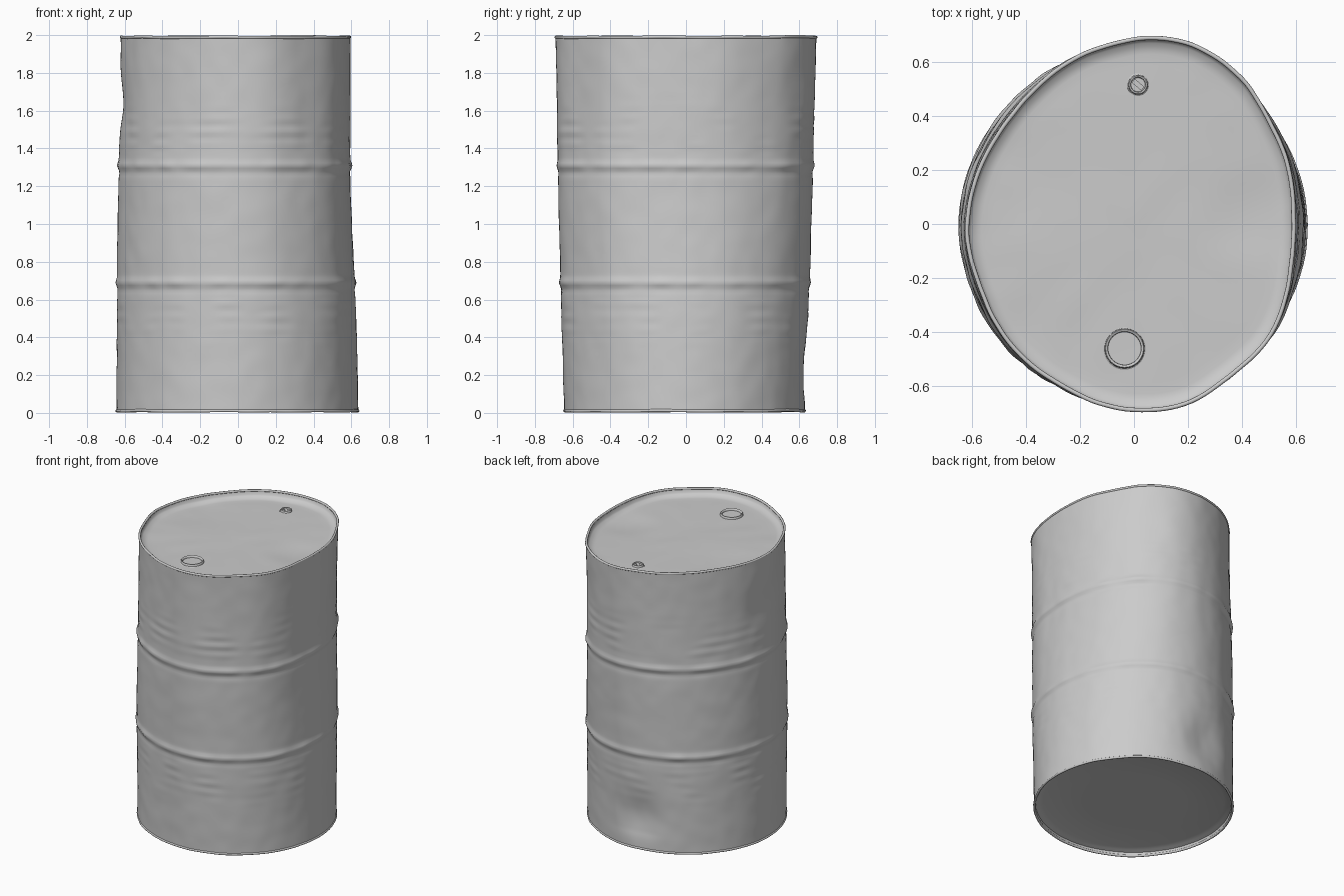
import bpy, bmesh, math
from mathutils import Vector, noise

if "Cube" in bpy.data.objects:
    bpy.data.objects.remove(bpy.data.objects["Cube"])

SEG = 160
# outline of the dented top rim (x, y), counter-clockwise
TOP = [(.598, .055), (.575, .22), (.50, .395), (.415, .53), (.24, .66), (.08, .695), (-.09, .67),
       (-.235, .61), (-.385, .49), (-.495, .352), (-.592, .165), (-.624, -.02), (-.572, -.245),
       (-.475, -.432), (-.39, -.52), (-.28, -.597), (-.125, -.67), (.05, -.696), (.19, -.672),
       (.355, -.57), (.487, -.447), (.555, -.315), (.592, -.13)]
POLAR = sorted((math.atan2(y, x) % math.tau, math.hypot(x, y)) for x, y in TOP)


def top_radius(a):
    """Smooth periodic interpolation of the rim outline."""
    n = len(POLAR)
    a %= math.tau
    i = max([k for k in range(n) if POLAR[k][0] <= a], default=-1)
    def p(k):
        return POLAR[k % n][0] + math.tau * (k // n), POLAR[k % n][1]
    (a0, r0), (a1, r1), (a2, r2), (a3, r3) = [p(i + k) for k in (-1, 0, 1, 2)]
    t = (a - a1) / (a2 - a1)
    m1 = (r2 - r0) / (a2 - a0) * (a2 - a1)
    m2 = (r3 - r1) / (a3 - a1) * (a2 - a1)
    return ((2*t**3 - 3*t*t + 1) * r1 + (t**3 - 2*t*t + t) * m1
            + (3*t*t - 2*t**3) * r2 + (t**3 - t*t) * m2)


ANGLES = [math.tau * k / SEG for k in range(SEG)]
TOP_R = [top_radius(a) for a in ANGLES]


def bump(x, c, w):
    return math.exp(-((x - c) / w) ** 2)


def gap(a, c):
    return (a - c + math.pi) % math.tau - math.pi


def wall_radius(k, z):
    """Barrel wall radius at angle index k and height z."""
    a = ANGLES[k]
    c, s = math.cos(a), math.sin(a)
    low = .648 - .015 * max(0, s) - .006 * max(0, c)
    r = low + (TOP_R[k] - low) * min(1, max(0, z / 2)) - .004
    r += .005 * bump(z, .9, .6) * (1 + math.sin(2 * a) ** 2)   # slight belly
    r -= .020 * max(0, c) ** 4 * bump(z, 1.15, .55)         # flatter right side
    for h in (.69, 1.31):                                   # battered rolled hoops
        wear = .8 + .5 * noise.noise(Vector((c * 7, s * 7, h * 9)))
        r += wear * (.011 * bump(z, h, .02) - .004 * bump(z, h - .04, .018))
    fade = bump(z, 1.48, .12) + bump(z, .52, .12)
    patch = max(0, noise.noise(Vector((c * 4, s * 4, z * 5))) + .2)
    r += .003 * fade * patch * math.sin(z * math.tau / .07)  # worn corrugations
    r -= .030 * bump(z, .24, .15) * bump(gap(a, 1.68), 0, .24) * min(1, z / .12)   # low dent at back
    r -= .018 * bump(z, 1.64, .13) * bump(gap(a, math.pi), 0, .3)  # dent at left
    r -= .006 * bump(z, 1.72, .15) * bump(gap(a, 1.0), 0, .2)
    r += .002 * noise.noise(Vector((c * 3, s * 3, z * 3)))
    r += .002 * noise.noise(Vector((c * 8, s * 8, z * 9)))
    return r


def wave(k, amp=.005):
    return amp * noise.noise(Vector((math.cos(ANGLES[k]) * 3, math.sin(ANGLES[k]) * 3, 7)))


def finish(name, bm, angle=50):
    bmesh.ops.recalc_face_normals(bm, faces=bm.faces)
    me = bpy.data.meshes.new(name)
    bm.to_mesh(me)
    bm.free()
    ob = bpy.data.objects.new(name, me)
    bpy.context.collection.objects.link(ob)
    bpy.ops.object.select_all(action='DESELECT')
    ob.select_set(True)
    bpy.context.view_layer.objects.active = ob
    bpy.ops.object.shade_smooth_by_angle(angle=math.radians(angle))
    return ob


def loft(name, rings, closed=False, centre=None):
    """Bridge rings, each a function index -> (radius, z)."""
    bm = bmesh.new()
    rows = []
    for f in rings:
        row = []
        for k, a in enumerate(ANGLES):
            r, z = f(k)
            row.append(bm.verts.new((r * math.cos(a), r * math.sin(a), z)))
        rows.append(row)
    pairs = list(zip(rows, rows[1:])) + ([(rows[-1], rows[0])] if closed else [])
    for lo, hi in pairs:
        for k in range(SEG):
            j = (k + 1) % SEG
            bm.faces.new((lo[k], lo[j], hi[j], hi[k]))
    if centre is not None:
        c = bm.verts.new((0, 0, centre))
        for k in range(SEG):
            bm.faces.new((rows[-1][k], rows[-1][(k + 1) % SEG], c))
    return finish(name, bm)


# barrel wall
loft("barrel_wall", [lambda k, z=.012 + 1.974 * i / 140: (wall_radius(k, z), z) for i in range(141)])

# rolled rims at both ends
def rim(name, zc):
    loft(name, [lambda k, b=math.tau * i / 10: (wall_radius(k, zc) - .003 + .008 * math.cos(b),
                zc + wave(k) + .008 * math.sin(b)) for i in range(10)], closed=True)

rim("top_rim", 1.989)
rim("bottom_rim", .011)


def lid_z(x, y):
    """Buckled lid height."""
    d = .006 * noise.noise(Vector((x * 2.5, y * 2.5, 1))) + .002 * noise.noise(Vector((x * 7, y * 7, 4)))
    return 1.943 + d - .014 * bump(math.hypot(x - .42, y - .04), 0, .14)


def lid_point(k, f):
    r = (wall_radius(k, 1.98) - .008) * f
    fillet = .022 * max(0, (f - .92) / .08) ** 2
    return r, lid_z(r * math.cos(ANGLES[k]), r * math.sin(ANGLES[k])) + fillet


# recessed lid with short upstand, and recessed base
fr = [.995, .98, .96, .94, .92, .86, .78, .7, .6, .5, .4, .3, .2, .1, .04]
loft("lid", [lambda k: (wall_radius(k, 1.985) - .007, 1.989)]
     + [lambda k, f=f: lid_point(k, f) for f in fr], centre=lid_z(0, 0))
loft("base", [lambda k: (wall_radius(k, .015) - .007, .011)]
     + [lambda k, f=f: ((wall_radius(k, .02) - .008) * f, .045 - .015 * max(0, (f - .92) / .08))
        for f in (.995, .96, .92, .5, .1)], centre=.045)


def spun(name, profile, x, y, n=40):
    """Small lathe-turned fitting sitting on the lid."""
    bm = bmesh.new()
    vs = [bm.verts.new((r, 0, z)) for r, z in profile]
    es = [bm.edges.new(p) for p in zip(vs, vs[1:])]
    bmesh.ops.spin(bm, geom=vs + es, axis=(0, 0, 1), cent=(0, 0, 0), angle=math.tau, steps=n)
    bmesh.ops.remove_doubles(bm, verts=bm.verts, dist=1e-5)
    ob = finish(name, bm, 40)
    ob.location = (x, y, lid_z(x, y))
    return ob


# large filler ring and small vent plug
spun("filler_cap", [(.086, -.006), (.074, .002), (.073, .013), (.070, .016), (.065, .015),
                    (.062, .012), (.061, .003), (0, .002)], -.035, -.46)
spun("vent_plug", [(.050, -.006), (.037, .003), (.036, .012), (.033, .015), (.028, .014),
                   (.026, .005), (0, .005)], .015, .515)

# bar across the vent plug
bpy.ops.mesh.primitive_cube_add(size=1, location=(.015, .515, lid_z(.015, .515) + .007),
                                rotation=(0, 0, math.radians(-40)))
bar = bpy.context.object
bar.name = "vent_plug_bar"
bar.scale = (.046, .018, .012)
